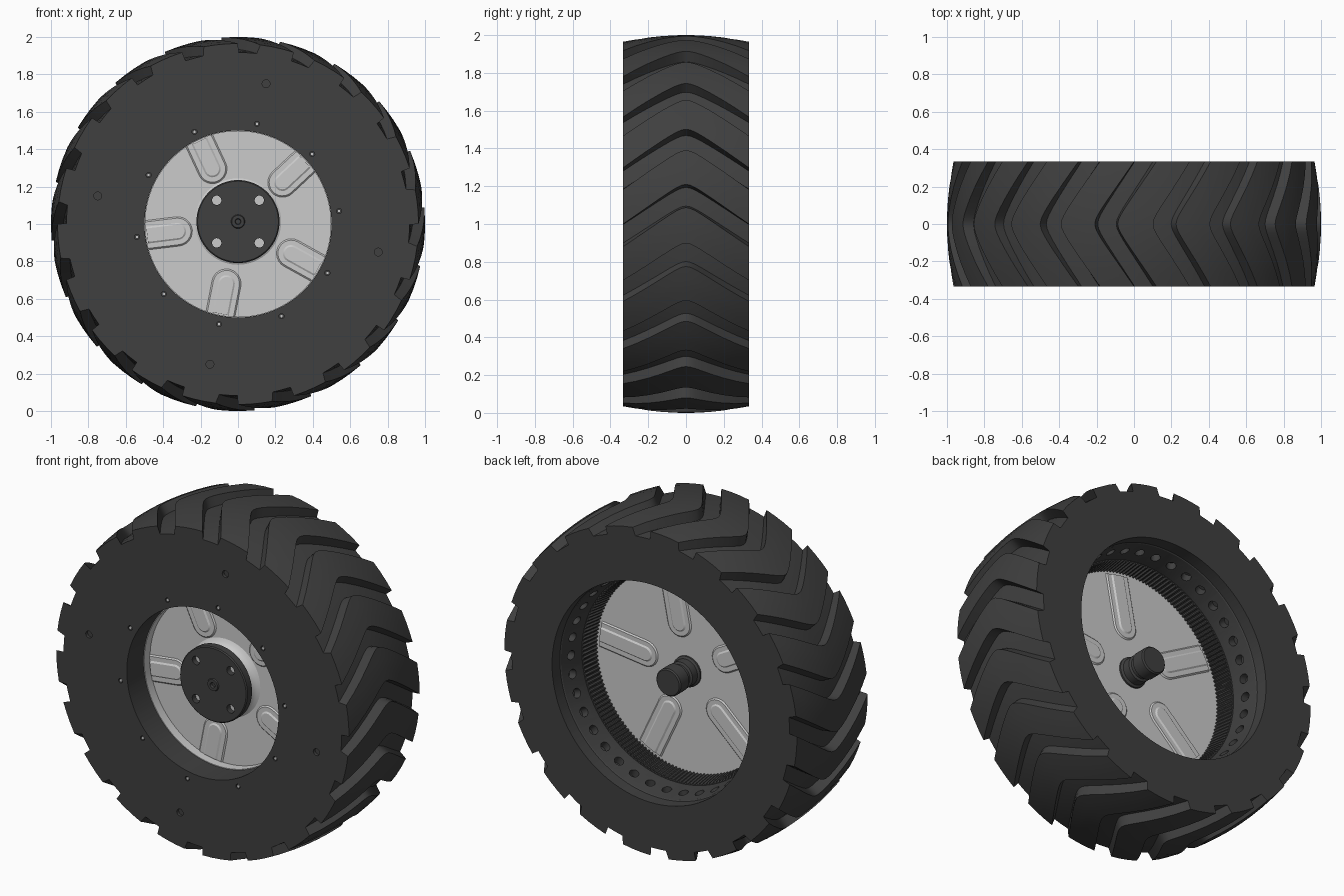
import bpy, bmesh
from math import sin, cos, pi, radians, sqrt
from mathutils import Matrix

if "Cube" in bpy.data.objects:
    bpy.data.objects.remove(bpy.data.objects["Cube"])

def material(name, v):
    m = bpy.data.materials.new(name)
    m.diffuse_color = (v, v, v, 1)
    m.use_nodes = True
    m.node_tree.nodes["Principled BSDF"].inputs["Base Color"].default_value = m.diffuse_color
    return m

RUBBER = material("dark_rubber", 0.05)
METAL = material("light_metal", 0.52)
HALF = 0.333  # half the tyre width
HUB_Z = 0.013  # hub sits slightly above the wheel centre

def polar(r, y, a):
    return (r * cos(a), y, r * sin(a))

def finish(ob):
    bpy.ops.object.select_all(action='DESELECT')
    ob.select_set(True)
    bpy.context.view_layer.objects.active = ob
    bpy.ops.object.shade_smooth_by_angle(angle=radians(28))

def to_object(name, bm, mat):
    bmesh.ops.remove_doubles(bm, verts=bm.verts, dist=1e-5)
    bmesh.ops.recalc_face_normals(bm, faces=bm.faces)
    me = bpy.data.meshes.new(name)
    bm.to_mesh(me)
    bm.free()
    ob = bpy.data.objects.new(name, me)
    ob.location = (0, 0, 1)
    me.materials.append(mat)
    bpy.context.collection.objects.link(ob)
    finish(ob)
    return ob

def add_grid(bm, rows):
    # rows of points, cyclic in both directions
    vs = [[bm.verts.new(p) for p in row] for row in rows]
    n, m = len(vs), len(vs[0])
    for i in range(n):
        for j in range(m):
            a, b = vs[i], vs[(i + 1) % n]
            k = (j + 1) % m
            bm.faces.new((a[j], a[k], b[k], b[j]))

def lathe(name, profile, mat, n=64, at=((0, 0),)):
    # spin (radius, y) profile round the y axis, repeated at each (x, z)
    bm = bmesh.new()
    for cx, cz in at:
        rows = []
        for r, y in profile:
            ring = [polar(r, y, 2 * pi * j / n) for j in range(n)]
            rows.append([(x + cx, yy, z + cz) for x, yy, z in ring])
        add_grid(bm, rows)
    return to_object(name, bm, mat)

def pegs(name, r, y0, y1, mat, at, n=16):
    return lathe(name, [(0, y0), (r, y0), (r, y1), (0, y1)], mat, n, at)

def circle(count, r, start):
    a = [radians(start) + 2 * pi * i / count for i in range(count)]
    return [(r * cos(t), r * sin(t)) for t in a]

def cut(ob, cutter):
    mod = ob.modifiers.new("holes", 'BOOLEAN')
    mod.operation = 'DIFFERENCE'
    mod.solver = 'EXACT'
    mod.object = cutter
    finish(ob)
    bpy.ops.object.modifier_apply(modifier=mod.name)
    bpy.data.objects.remove(cutter)
    finish(ob)

# Tyre: 20 steep-walled chevron lugs; (angle in the pitch, drop below the crown)
LUG = [(11.9, .06), (12.1, 0), (15.7, 0), (19.3, 0), (23, 0), (23.8, .06), (26.8, .06)]
cols = [(a + 18 * k, d) for k in range(20) for a, d in LUG]

def sweep(y):
    f = lambda v: sqrt(v * v + .04 ** 2) - .04
    return 12.1 * f(y) / f(HALF)

rows = []
for t in (-1, -.8, -.6, -.4, -.25, -.15, -.07, 0, .07, .15, .25, .4, .6, .8, 1):
    y = t * HALF
    rows.append([polar(1 - .035 * t * t - d * (1 - .2 * t * t), y, radians(a - sweep(y)))
                 for a, d in cols])
for r, y in [(.65, HALF), (.65, .26), (.645, .255), (.617, .10), (.617, -.04), (.5, -.04), (.5, -HALF)]:
    rows.append([polar(r, y, radians(a - 12.1)) for a, d in cols])
bm = bmesh.new()
add_grid(bm, rows)
tyre = to_object("tyre", bm, RUBBER)

# Ring of radial holes in the rear opening wall
bm = bmesh.new()
for k in range(36):
    m = (Matrix.Rotation(-2 * pi * k / 36, 4, 'Y') @ Matrix.Translation((.64, .18, 0))
         @ Matrix.Rotation(pi / 2, 4, 'Y'))
    bmesh.ops.create_cone(bm, cap_ends=True, segments=16, radius1=.027, radius2=.027, depth=.06, matrix=m)
cut(tyre, to_object("rear_hole_cutter", bm, RUBBER))

# Four shallow holes and ten flush screws in the front wall
cut(tyre, pegs("front_hole_cutter", .021, -.315, -.36, RUBBER, circle(4, .765, 78.7)))
cut(tyre, pegs("screw_hole_cutter", .014, -.315, -.36, RUBBER, circle(10, .545, 7.3), 12))
pegs("front_screws", .009, -.331, -.31, METAL, circle(10, .545, 7.3), 12)

# Tapered internal gear ring at the bottom of the rear opening
bm = bmesh.new()
N = 640
def gear_row(r, y, depth=.009):
    return [polar(r - (depth if j % 4 < 2 else 0), y, 2 * pi * j / N) for j in range(N)]
add_grid(bm, [gear_row(.614, .10), gear_row(.6, -.012), gear_row(.622, -.012, 0), gear_row(.622, .10, 0)])
to_object("gear_ring", bm, RUBBER)

# Light wheel disc with a raised lip
lathe("wheel_disc", [(0, -.12), (.496, -.12), (.496, -.175), (.501, -.175),
                     (.501, -.03), (.605, -.03), (.605, -.015), (0, -.015)], METAL, 96)

# Five nested U-shaped pads on both faces of the disc, staggered front to rear
def u_outline(w, tip, out):
    arc = [pi / 2 + pi * i / 12 for i in range(13)]
    pts = [(tip + w * cos(a), w * sin(a)) for a in arc]
    return [(out, w)] + pts + [(out, -w)]

def add_pad(bm, w, tip, out, y0, y1, ang):
    rings = []
    for ww, y in ((w, y0), (w - .012, y1)):
        rings.append([bm.verts.new((u * cos(ang) - v * sin(ang), y, u * sin(ang) + v * cos(ang)))
                      for u, v in u_outline(ww, tip, out)])
    a, b = rings
    for i in range(len(a)):
        k = (i + 1) % len(a)
        bm.faces.new((a[i], a[k], b[k], b[i]))
    bm.faces.new(a)
    bm.faces.new(b)

for name, y, s, tip, out, start in (("front_pads", -.12, -1, .325, .49, 43),
                                    ("rear_pads", -.015, 1, .275, .575, 79)):
    bm = bmesh.new()
    for k in range(5):
        ang = radians(start + 72 * k)
        add_pad(bm, .083, tip, out, y - s * .004, y + s * .007, ang)
        add_pad(bm, .048, tip, out - .001, y + s * .005, y + s * .013, ang)
    to_object(name, bm, METAL)

# Flared spindle carrying the hub plate
lathe("spindle", [(0, -.2), (.19, -.2), (.19, -.165), (.197, -.145), (.215, -.128),
                  (.235, -.118), (0, -.118)], METAL, at=[(0, HUB_Z)])

# Dark hub plate with four holes and a centre boss
hub = lathe("hub_plate", [(0, -.225), (.013, -.225), (.016, -.24), (.033, -.24), (.037, -.233),
                          (.216, -.233), (.222, -.227), (.222, -.185), (0, -.185)],
            RUBBER, at=[(0, HUB_Z)])
holes = [(x, z + HUB_Z) for x, z in circle(4, .161, 45)]
cut(hub, pegs("hub_hole_cutter", .025, -.3, -.1, RUBBER, holes, 24))

# Rear axle stub with a groove and collar
lathe("axle_stub", [(0, -.02), (.09, -.02), (.09, -.005), (.078, .003), (.078, .05), (.066, .057),
                    (.066, .08), (.081, .087), (.081, .162), (.074, .17), (0, .17)], RUBBER, 48)
